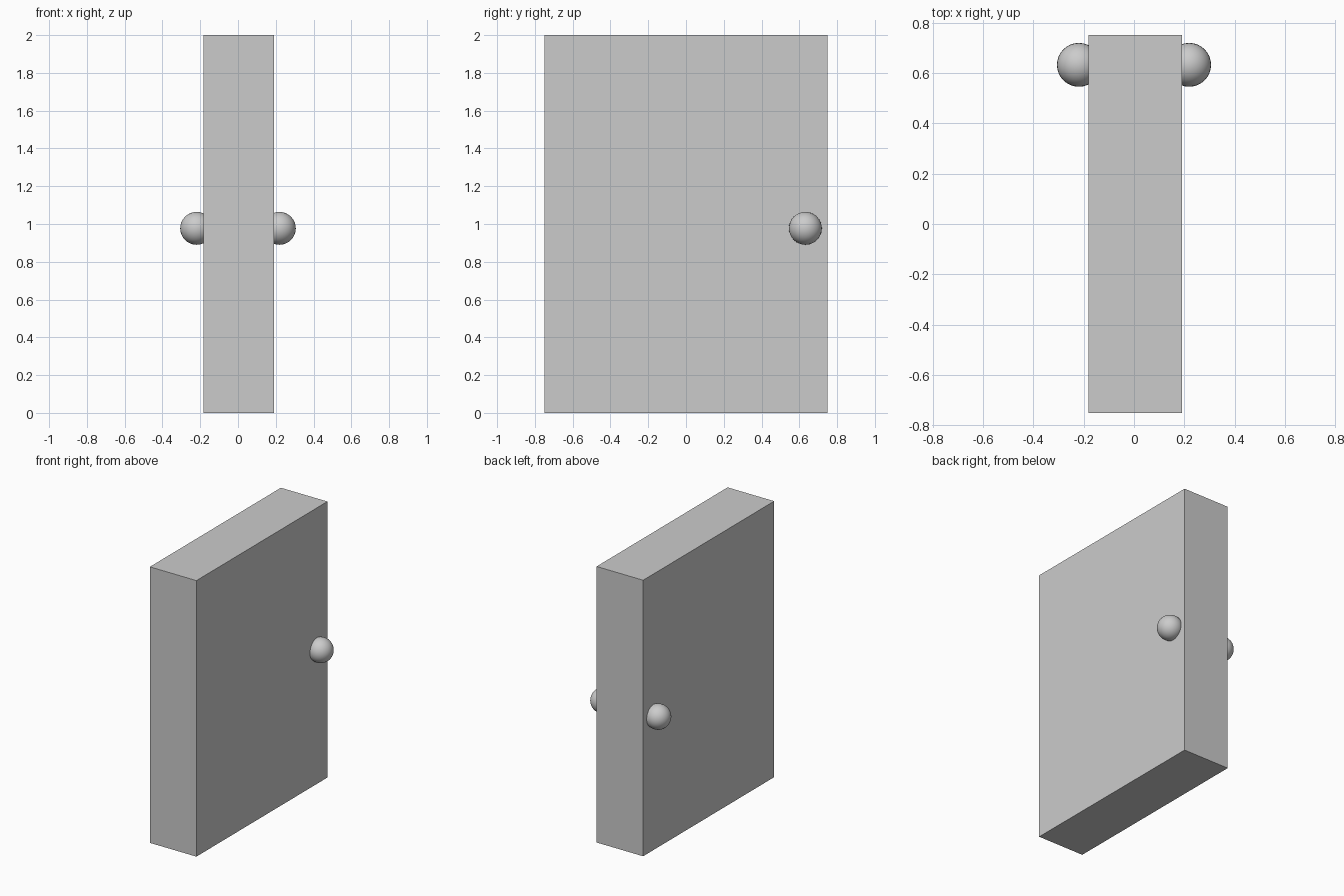
import bpy

if "Cube" in bpy.data.objects:
    bpy.data.objects.remove(bpy.data.objects["Cube"])

# Door slab, slightly offset from the knob axis
bpy.ops.mesh.primitive_cube_add(size=1, location=(0.005, 0, 1))
door = bpy.context.object
door.name = "door_panel"
door.scale = (0.373, 1.5, 2.0)
bpy.ops.object.transform_apply(location=False, rotation=False, scale=True)

# Round knob on each face, partly sunk into the slab
for side, name in ((-1, "left_knob"), (1, "right_knob")):
    bpy.ops.mesh.primitive_uv_sphere_add(segments=32, ring_count=16, radius=0.087,
                                         location=(side * 0.219, 0.632, 0.977))
    knob = bpy.context.object
    knob.name = name
    bpy.ops.object.shade_smooth()
